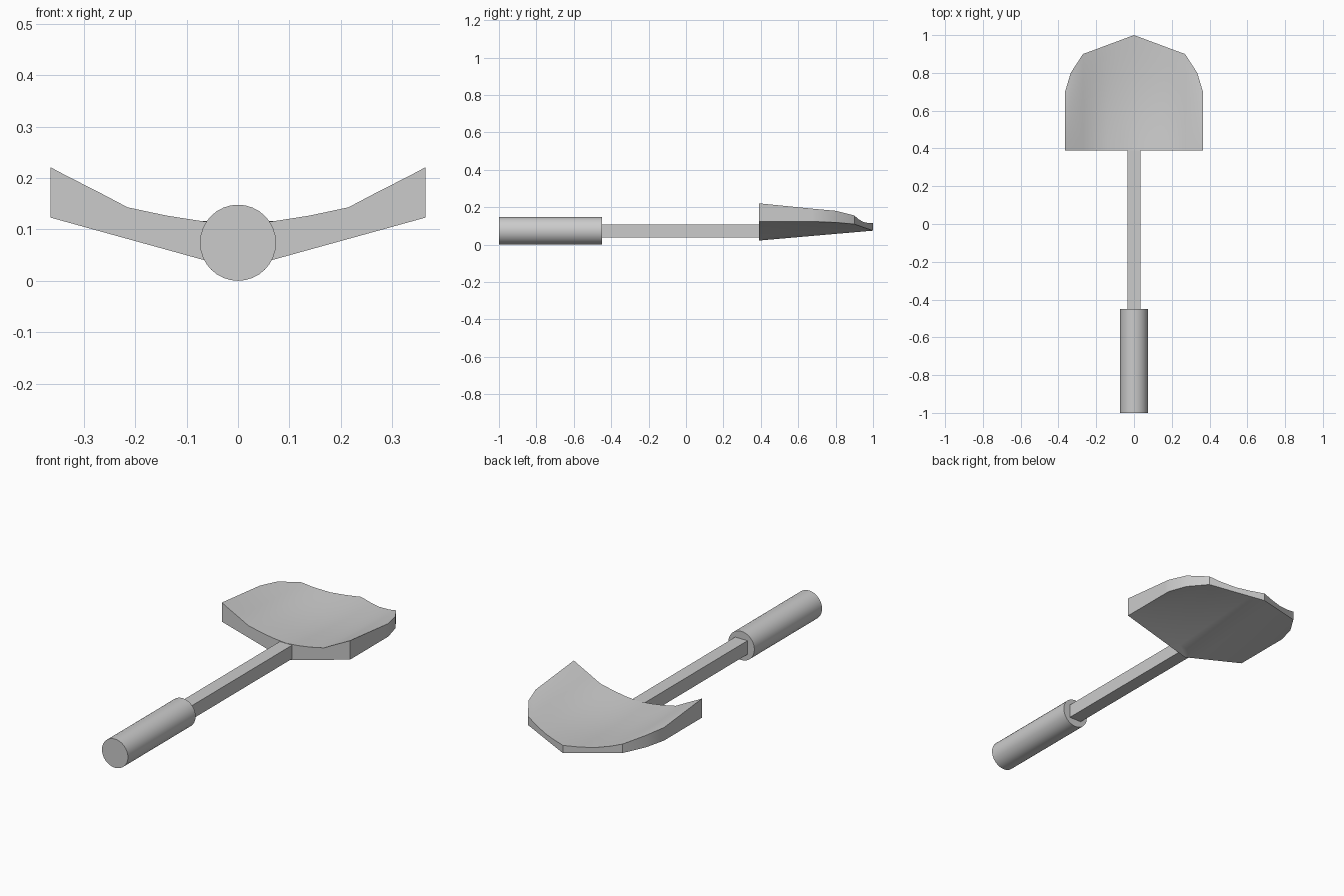
import bpy, bmesh, math

if "Cube" in bpy.data.objects:
    bpy.data.objects.remove(bpy.data.objects["Cube"])

BACK = 0.39
# Half-blade stations: x, front y, top z at back, top z at front, bottom z at front
STATIONS = [
    (0.00, 1.000, 0.110, 0.115, 0.075),
    (0.07, 0.974, 0.116, 0.116, 0.084),
    (0.14, 0.948, 0.127, 0.121, 0.093),
    (0.215, 0.920, 0.143, 0.138, 0.103),
    (0.27, 0.900, 0.172, 0.156, 0.110),
    (0.335, 0.800, 0.205, 0.181, 0.119),
    (0.365, 0.700, 0.221, 0.190, 0.123),
]
ROWS = 12


def smooth(obj, angle=30):
    bpy.ops.object.select_all(action='DESELECT')
    obj.select_set(True)
    bpy.context.view_layer.objects.active = obj
    bpy.ops.object.shade_smooth_by_angle(angle=math.radians(angle))


def add_blade():
    bm = bmesh.new()
    columns = [(-x, *rest) for x, *rest in STATIONS[:0:-1]] + STATIONS
    top, bottom = [], []
    for x, front, zb, zf, low in columns:
        keel = 0.022 + 0.101 * abs(x) / 0.365
        dish = 0.012 * (1 - (x / 0.365) ** 2)
        upper, lower = [], []
        for r in range(ROWS + 1):
            s = r / ROWS
            y = BACK + (front - BACK) * s
            z = zb + (zf - zb) * s - dish * math.sin(math.pi * s)
            upper.append(bm.verts.new((x, y, z)))
            lower.append(bm.verts.new((x, y, keel + (low - keel) * s)))
        top.append(upper)
        bottom.append(lower)
    n = len(columns)
    # Dished top and V-shaped underside
    for c in range(n - 1):
        for r in range(ROWS):
            for g in (top, bottom):
                bm.faces.new((g[c][r], g[c + 1][r], g[c + 1][r + 1], g[c][r + 1]))
    # Rim wall joins the open borders
    rim = ([(c, 0) for c in range(n)] + [(n - 1, r) for r in range(1, ROWS + 1)]
           + [(c, ROWS) for c in range(n - 2, -1, -1)]
           + [(0, r) for r in range(ROWS - 1, 0, -1)])
    for (a, b), (c, d) in zip(rim, rim[1:] + rim[:1]):
        bm.faces.new((top[a][b], top[c][d], bottom[c][d], bottom[a][b]))
    bmesh.ops.recalc_face_normals(bm, faces=bm.faces)
    mesh = bpy.data.meshes.new("blade")
    bm.to_mesh(mesh)
    bm.free()
    obj = bpy.data.objects.new("blade", mesh)
    bpy.context.collection.objects.link(obj)
    smooth(obj)


# Round grip
bpy.ops.mesh.primitive_cylinder_add(vertices=32, radius=0.074, depth=0.55,
                                    location=(0, -0.725, 0.074),
                                    rotation=(math.pi / 2, 0, 0))
grip = bpy.context.object
grip.name = "grip"
smooth(grip)

# Square shaft, set slightly into grip and blade
y0, y1 = -0.47, 0.40
bpy.ops.mesh.primitive_cube_add(size=1, location=(0, (y0 + y1) / 2, 0.074))
shaft = bpy.context.object
shaft.name = "shaft"
shaft.scale = (0.07, y1 - y0, 0.07)

# Scoop blade
add_blade()
